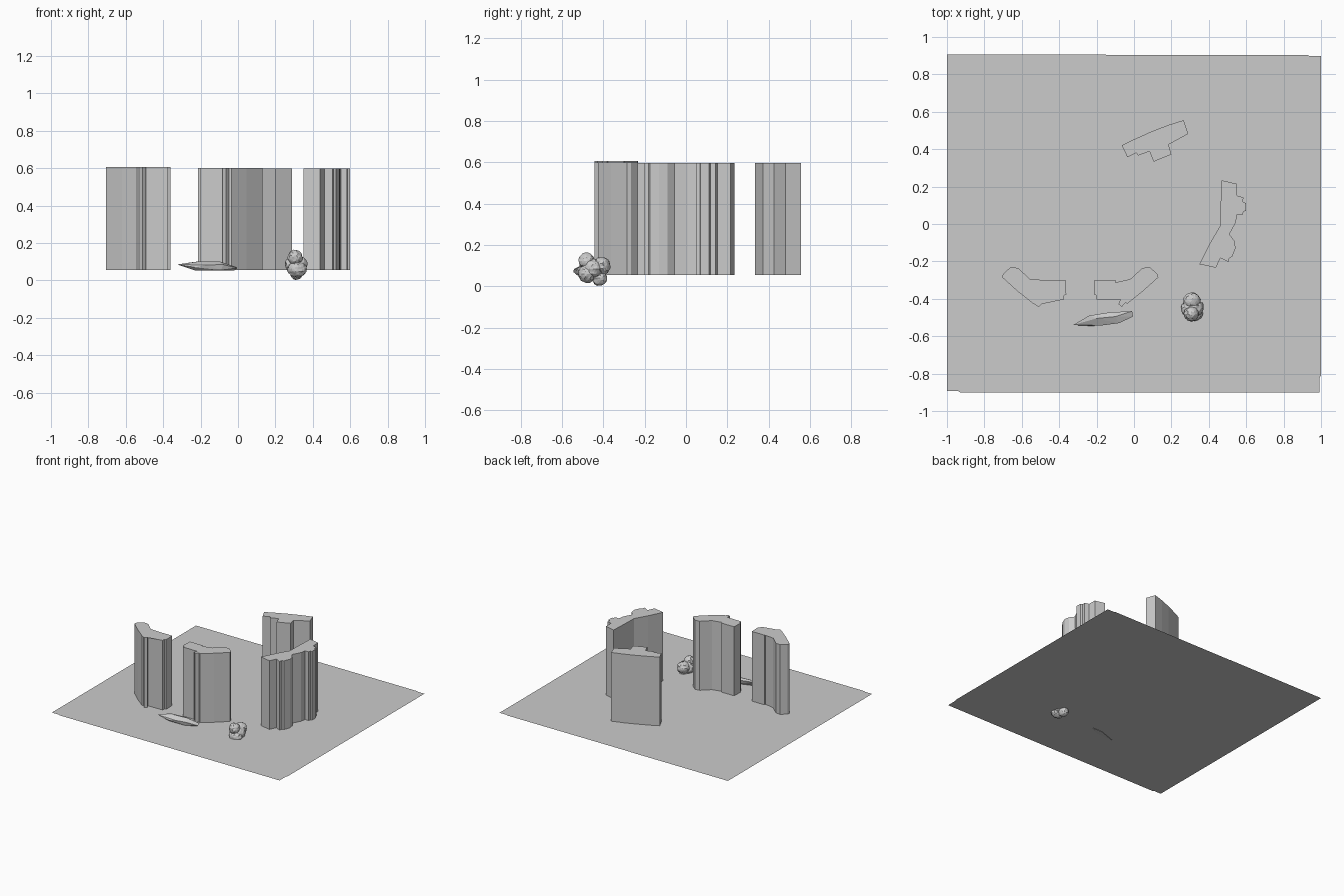
import bpy, bmesh, random
from mathutils import Vector

random.seed(4)
FLOOR = 0.055


def finish(name, bm):
    bmesh.ops.recalc_face_normals(bm, faces=bm.faces)
    me = bpy.data.meshes.new(name)
    bm.to_mesh(me)
    bm.free()
    ob = bpy.data.objects.new(name, me)
    bpy.context.collection.objects.link(ob)
    return ob


def pillar(name, outline, top):
    """Upright prism standing on the floor sheet, open underneath."""
    bm = bmesh.new()
    lo = [bm.verts.new((x, y, FLOOR)) for x, y in outline]
    hi = [bm.verts.new((x, y, top)) for x, y in outline]
    n = len(outline)
    for i in range(n):
        j = (i + 1) % n
        bm.faces.new((lo[i], lo[j], hi[j], hi[i]))
    cap = bm.faces.new(hi)
    bmesh.ops.triangulate(bm, faces=[cap])
    return finish(name, bm)


# Floor sheet
bm = bmesh.new()
edge = [(-1, 0.905), (-0.15, 0.905), (-0.15, 0.903), (0.93, 0.903), (0.94, 0.897),
        (1, 0.897), (1, -0.81), (0.993, -0.82), (0.993, -0.9),
        (-0.93, -0.9), (-0.94, -0.893), (-1, -0.893)]
face = bm.faces.new([bm.verts.new((x, y, FLOOR)) for x, y in edge])
face.normal_update()
if face.normal.z < 0:
    face.normal_flip()
me = bpy.data.meshes.new("floor_sheet")
bm.to_mesh(me)
bm.free()
bpy.context.collection.objects.link(bpy.data.objects.new("floor_sheet", me))

# Back pillar
pillar("back_pillar", [
    (-0.065, 0.42), (-0.01, 0.448), (0.09, 0.493), (0.18, 0.528), (0.265, 0.555),
    (0.29, 0.482), (0.185, 0.425), (0.20, 0.372), (0.105, 0.333), (0.083, 0.388),
    (0.022, 0.366), (0.012, 0.38), (-0.035, 0.357)], 0.597)

# Right pillar
pillar("right_pillar", [
    (0.468, 0.234), (0.548, 0.215), (0.55, 0.152), (0.585, 0.142), (0.582, 0.118),
    (0.598, 0.112), (0.598, 0.07), (0.585, 0.067), (0.582, 0.05), (0.55, 0.05),
    (0.545, 0.01), (0.51, -0.055), (0.537, -0.09), (0.543, -0.13), (0.525, -0.175),
    (0.51, -0.182), (0.505, -0.203), (0.462, -0.182), (0.438, -0.234), (0.35, -0.215),
    (0.405, -0.105), (0.46, -0.01), (0.463, 0.10)], 0.597)

# Pair of mirrored front pillars
front = [
    (-0.21, -0.30), (-0.10, -0.30), (-0.098, -0.312), (-0.02, -0.295), (0.045, -0.235),
    (0.085, -0.231), (0.125, -0.267), (0.13, -0.285), (0.045, -0.362), (-0.035, -0.425),
    (-0.047, -0.422), (-0.065, -0.443), (-0.083, -0.428), (-0.073, -0.405),
    (-0.20, -0.403), (-0.20, -0.382), (-0.213, -0.378)]
pillar("front_pillar", front, 0.60)
pillar("left_pillar", [(-0.575 - x, y) for x, y in front], 0.605)

# Flat pointed stone
bm = bmesh.new()
for p in [(-0.325, -0.54, 0.085), (-0.24, -0.49, 0.098), (-0.20, -0.505, 0.102),
          (-0.13, -0.472, 0.092), (-0.10, -0.495, 0.102), (-0.01, -0.466, 0.072),
          (-0.005, -0.495, 0.066), (-0.08, -0.53, 0.085), (-0.17, -0.542, 0.082),
          (-0.23, -0.545, 0.07), (-0.23, -0.525, 0.053), (-0.10, -0.48, 0.053),
          (-0.02, -0.48, 0.053), (-0.09, -0.525, 0.055)]:
    bm.verts.new(p)
res = bmesh.ops.convex_hull(bm, input=bm.verts)
bmesh.ops.delete(bm, geom=[v for v in bm.verts if not v.link_faces], context='VERTS')
finish("flat_stone", bm)

# Lumpy boulder: overlapping rough lens shapes
bm = bmesh.new()
for c, r in [((0.312, -0.450, 0.085), (0.062, 0.050, 0.050)),
             ((0.306, -0.480, 0.122), (0.040, 0.040, 0.042)),
             ((0.316, -0.478, 0.060), (0.052, 0.044, 0.044)),
             ((0.310, -0.410, 0.098), (0.048, 0.045, 0.045)),
             ((0.312, -0.418, 0.040), (0.034, 0.038, 0.038))]:
    lump = bmesh.ops.create_icosphere(bm, subdivisions=3, radius=1)["verts"]
    for v in lump:
        k = random.uniform(0.92, 1.04)
        v.co = Vector([c[i] + v.co[i] * r[i] * k for i in range(3)])
        v.co.z = max(v.co.z, 0.0)
finish("boulder", bm)
